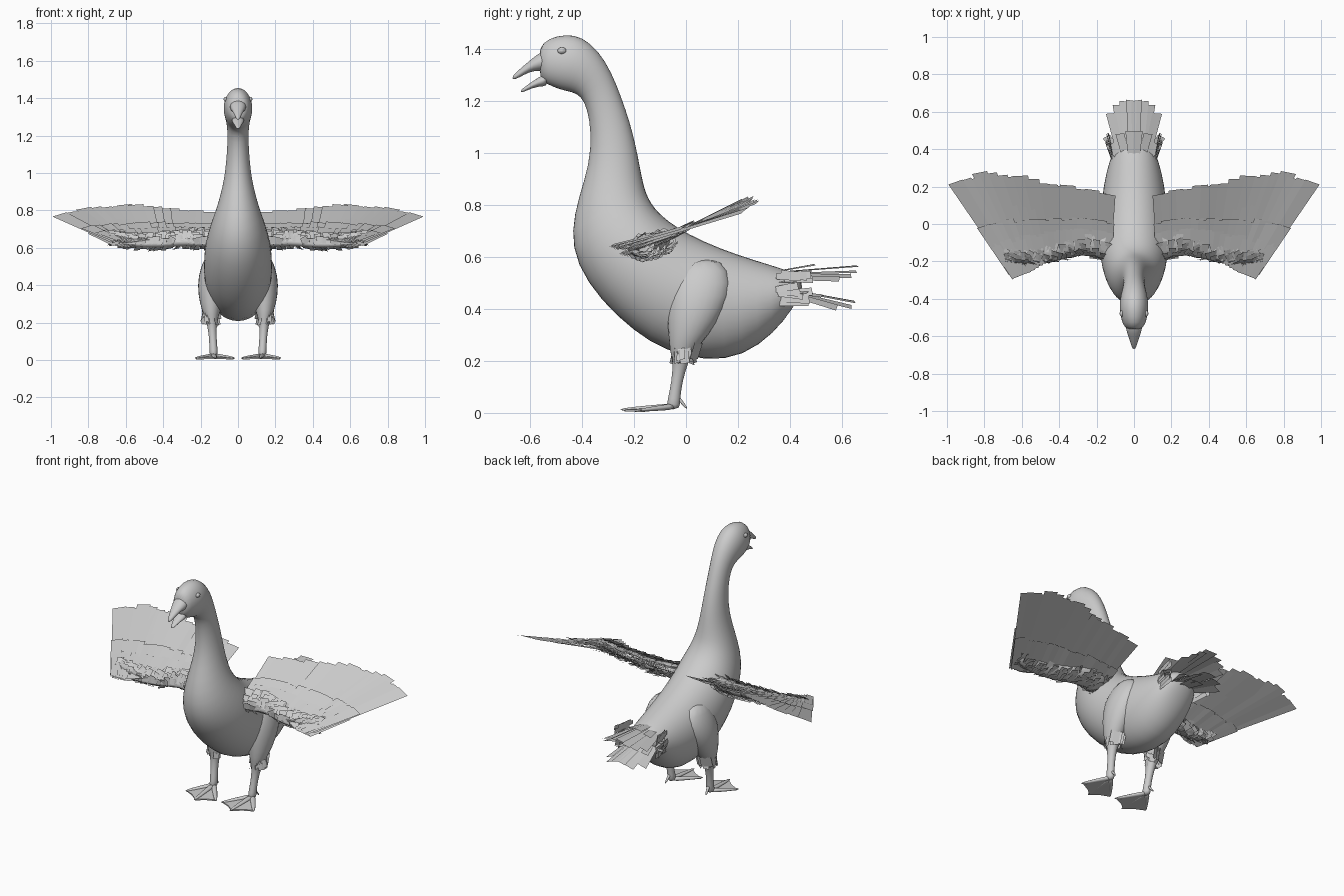
import bpy, bmesh, math, random
from mathutils import Vector as V

random.seed(4)
if "Cube" in bpy.data.objects:
    bpy.data.objects.remove(bpy.data.objects["Cube"])

mat = bpy.data.materials.new("soft_grey")
mat.use_nodes = True
grey = (0.6, 0.6, 0.6, 1)
mat.diffuse_color = grey
mat.node_tree.nodes["Principled BSDF"].inputs["Base Color"].default_value = grey


def finish(name, bm, smooth=False, subdiv=0, mirror=False):
    mesh = bpy.data.meshes.new(name)
    bm.to_mesh(mesh)
    bm.free()
    mesh.materials.append(mat)
    ob = bpy.data.objects.new(name, mesh)
    bpy.context.collection.objects.link(ob)
    if smooth:
        mesh.shade_smooth()
    if subdiv:
        mod = ob.modifiers.new("Subdivision", "SUBSURF")
        mod.levels = mod.render_levels = subdiv
    if mirror:
        ob.modifiers.new("Mirror", "MIRROR").use_mirror_merge = False
    return ob


def add_loft(bm, rings, sides):
    """Skin elliptical rings given as (centre, half axis, half axis)."""
    rows = []
    for c, u, v in rings:
        angles = [2 * math.pi * i / sides for i in range(sides)]
        rows.append([bm.verts.new(c + u * math.cos(a) + v * math.sin(a)) for a in angles])
    for a, b in zip(rows, rows[1:]):
        for i in range(sides):
            j = (i + 1) % sides
            bm.faces.new((a[i], a[j], b[j], b[i]))
    bm.faces.new(rows[0])
    bm.faces.new(rows[-1])
    bmesh.ops.recalc_face_normals(bm, faces=bm.faces)


def loft(name, rings, sides=16, mirror=False):
    bm = bmesh.new()
    add_loft(bm, rings, sides)
    return finish(name, bm, True, 1, mirror)


def spans(rows):
    """Rings from back point (y, z), front point (y, z) and half width."""
    out = []
    for yb, zb, yf, zf, w in rows:
        b, f = V((0, yb, zb)), V((0, yf, zf))
        out.append(((b + f) / 2, V((w, 0, 0)), (b - f) / 2))
    return out


def along(points, t):
    s = min(max(t, 0), 1) * (len(points) - 1)
    i = min(int(s), len(points) - 2)
    return V(points[i]).lerp(V(points[i + 1]), s - i)


def feather(bm, root, tip, w0, w1, up, roll=0.12):
    d = (tip - root).normalized()
    side = d.cross(up).normalized()
    side = (side + d.cross(side) * random.uniform(0.3, 1) * roll).normalized()
    end = tip - d * w1 * 0.15
    bm.faces.new([bm.verts.new(p) for p in (
        root - side * w0 / 2, root + side * w0 / 2, tip + side * w1 / 2, end - side * w1 / 2)])


# Body, neck and head in one skin, tail to face
loft("body", spans([
    (0.45, 0.51, 0.445, 0.46, 0.04),
    (0.42, 0.54, 0.41, 0.40, 0.10),
    (0.33, 0.57, 0.34, 0.305, 0.135),
    (0.20, 0.61, 0.22, 0.215, 0.165),
    (0.06, 0.665, 0.08, 0.195, 0.18),
    (-0.04, 0.72, -0.08, 0.235, 0.185),
    (-0.09, 0.76, -0.20, 0.31, 0.185),
    (-0.12, 0.79, -0.33, 0.43, 0.175),
    (-0.145, 0.83, -0.425, 0.57, 0.15),
    (-0.16, 0.87, -0.445, 0.70, 0.122),
    (-0.175, 0.94, -0.415, 0.83, 0.092),
    (-0.19, 1.02, -0.372, 0.96, 0.071),
    (-0.215, 1.12, -0.366, 1.08, 0.06),
    (-0.25, 1.22, -0.38, 1.17, 0.056),
    (-0.285, 1.31, -0.405, 1.22, 0.06),
    (-0.335, 1.395, -0.44, 1.235, 0.072),
    (-0.40, 1.45, -0.47, 1.24, 0.079),
    (-0.46, 1.46, -0.50, 1.25, 0.076),
    (-0.53, 1.445, -0.535, 1.265, 0.062),
    (-0.57, 1.405, -0.565, 1.285, 0.04)]), 20)

# Open beak
loft("upper_beak", spans([
    (-0.53, 1.405, -0.53, 1.31, 0.052),
    (-0.57, 1.385, -0.57, 1.318, 0.042),
    (-0.605, 1.355, -0.605, 1.312, 0.03),
    (-0.64, 1.325, -0.64, 1.292, 0.018),
    (-0.67, 1.297, -0.67, 1.28, 0.008)]), 12)
loft("lower_beak", spans([
    (-0.53, 1.315, -0.53, 1.255, 0.042),
    (-0.57, 1.292, -0.57, 1.258, 0.03),
    (-0.61, 1.264, -0.61, 1.243, 0.017),
    (-0.638, 1.243, -0.638, 1.231, 0.008)]), 12)

# Eyes with a slightly raised lid
for name, r, x in (("eyelid", 0.017, 0.066), ("eye", 0.012, 0.07)):
    bm = bmesh.new()
    bmesh.ops.create_uvsphere(bm, u_segments=12, v_segments=8, radius=r)
    bmesh.ops.scale(bm, vec=(0.6, 1, 0.75), verts=bm.verts)
    bmesh.ops.translate(bm, vec=(x, -0.478, 1.395), verts=bm.verts)
    finish(name, bm, True, 0, True)

# Thighs and shanks
loft("leg", [(V((x, y, z)), V((rx, 0, 0)), V((0, ry, 0))) for x, y, z, rx, ry in [
    (0.11, 0.07, 0.60, 0.04, 0.07),
    (0.13, 0.06, 0.50, 0.075, 0.13),
    (0.137, 0.04, 0.40, 0.085, 0.12),
    (0.145, 0.01, 0.30, 0.062, 0.08),
    (0.142, -0.015, 0.24, 0.042, 0.05),
    (0.14, -0.02, 0.20, 0.027, 0.031),
    (0.135, -0.035, 0.12, 0.02, 0.021),
    (0.13, -0.047, 0.05, 0.023, 0.025),
    (0.13, -0.05, 0.012, 0.022, 0.028)]], 12, True)

# Webbed feet
ankle = V((0.13, -0.045, 0.025))
toe_tips = [V((0.015, -0.19, 0.01)), V((0.12, -0.255, 0.012)), V((0.232, -0.18, 0.01))]
bm = bmesh.new()
toes = [(ankle, t, 0.02) for t in toe_tips]
toes.append((V((0.13, -0.035, 0.065)), V((0.137, 0.005, 0.015)), 0.012))
for a, b, r in toes:
    side = (b - a).cross(V((0, 0, 1))).normalized()
    rise = side.cross((b - a).normalized())
    add_loft(bm, [(a.lerp(b, t), side * r * k, rise * r * k * 0.75)
                  for t, k in ((0, 1), (0.35, 0.75), (0.75, 0.62), (1, 0.25))], 8)
finish("toes", bm, True, 1, True)
bm = bmesh.new()
for a, b in zip(toe_tips, toe_tips[1:]):
    notch = ankle.lerp((a + b) / 2, 0.88)
    bm.faces.new([bm.verts.new(p) for p in (ankle, a.lerp(ankle, 0.08), notch, b.lerp(ankle, 0.08))])
web = finish("foot_web", bm, False, 0, True)
web.modifiers.new("Thickness", "SOLIDIFY").thickness = 0.008

# Ragged feather cuffs at the top of the shanks
bm = bmesh.new()
for i in range(22):
    a = i * 2.4
    out = V((math.cos(a), math.sin(a), 0))
    root = V((0.145, -0.01, 0.25 + random.uniform(-0.02, 0.02))) + out * 0.04
    tip = root + V((0, 0, -random.uniform(0.04, 0.06))) + out * random.uniform(-0.012, 0.012)
    feather(bm, root, tip, 0.03, 0.036, out, 0.4)
for i in range(5):
    root = V((0.12 + i * 0.014, 0.06 + random.uniform(-0.02, 0.015), 0.27))
    feather(bm, root, root + V((0, -0.02, -0.065)), 0.035, 0.035, V((0.3, 1, 0)), 0.4)
finish("leg_feathers", bm, False, 0, True)

# Wing arm, a flattened limb that carries the feathers
arm_line = [(0.12, -0.13, 0.645), (0.28, -0.105, 0.65), (0.43, -0.15, 0.635),
            (0.57, -0.175, 0.635), (0.69, -0.175, 0.655)]
chord, lift = V((0, 0.91, 0.41)), V((0, -0.41, 0.91))


def arm_ring(t):
    return along(arm_line, t), chord * (0.072 - 0.03 * t), lift * (0.04 - 0.018 * t)


loft("wing_arm", [arm_ring(i / 8) for i in range(9)], 12, True)

# Long flight feathers and the covert rows above and below them
roots = [(0.14, -0.08, 0.67), (0.30, -0.08, 0.67), (0.46, -0.11, 0.66),
         (0.60, -0.16, 0.645), (0.69, -0.19, 0.65)]
tips = [(0.14, 0.165, 0.795), (0.32, 0.21, 0.81), (0.52, 0.24, 0.835),
        (0.77, 0.295, 0.825), (0.968, 0.245, 0.785)]
for name, n, start, end, offset, w0, w1 in (
        ("flight_feathers", 18, -0.1, 1.0, 0.0, 0.045, 0.082),
        ("greater_coverts", 18, -0.15, 0.42, 0.014, 0.05, 0.07),
        ("median_coverts", 22, -0.2, 0.22, 0.024, 0.04, 0.05),
        ("under_coverts", 20, -0.15, 0.32, -0.014, 0.045, 0.06)):
    bm = bmesh.new()
    for i in range(n):
        t = i / (n - 1)
        r, p = along(roots, t), along(tips, t)
        reach = end + random.uniform(-0.05, 0.01)
        feather(bm, r.lerp(p, start) + lift * offset, r.lerp(p, reach) + lift * offset * 0.6,
                w0, w1, lift)
    finish(name, bm, False, 0, True)

# Small overlapping feathers wrapped around the arm
bm = bmesh.new()
for i in range(26):
    for k in range(9):
        t = (i + random.random()) / 26
        c, u, v = arm_ring(t)
        a = math.pi * (0.3 + 0.7 * random.random()) * (1 if k < 5 else -1)
        b = a - math.copysign(0.75, a)
        root = c + u * math.cos(a) + v * math.sin(a)
        out = (u * math.cos(b) / u.length + v * math.sin(b) / v.length).normalized()
        tip = c + u * math.cos(b) + v * math.sin(b) + out * random.uniform(0.006, 0.02)
        tip.x += random.uniform(-0.01, 0.015)
        feather(bm, root, tip, 0.03, 0.038, out, 0.35)
finish("small_wing_feathers", bm, False, 0, True)

# Tail fans: half count, root (y, z), tip (y, z), half spread, droop at the sides
bm = bmesh.new()
for n, yr, zr, yt, zt, spread, droop, w in (
        (4, 0.36, 0.545, 0.665, 0.57, 0.125, 0.05, 0.055),
        (3, 0.38, 0.48, 0.655, 0.43, 0.11, 0.03, 0.055),
        (3, 0.34, 0.55, 0.50, 0.585, 0.13, 0.08, 0.05),
        (3, 0.36, 0.46, 0.54, 0.43, 0.15, -0.03, 0.045)):
    for i in range(n):
        s = (i + 0.4) / (n - 0.6)
        root = V((s * 0.07, yr, zr - droop * s * 0.5))
        tip = V((s * spread, yt - 0.07 * s ** 3, zt - droop * s + random.uniform(-0.008, 0.008)))
        feather(bm, root, tip, w * 0.7, w, V((s * 0.3, 0, 1)))
finish("tail_feathers", bm, False, 0, True)

# Loose tufts on the flanks of the rump
bm = bmesh.new()
for i in range(12):
    z = random.uniform(0.41, 0.54)
    root = V((0.115, random.uniform(0.31, 0.38), z))
    tip = root + V((random.uniform(0, 0.035), random.uniform(0.08, 0.12), random.uniform(-0.02, 0.02)))
    feather(bm, root, tip, 0.022, 0.032, V((1, -0.2, 0.4)), 0.4)
finish("rump_tufts", bm, False, 0, True)
